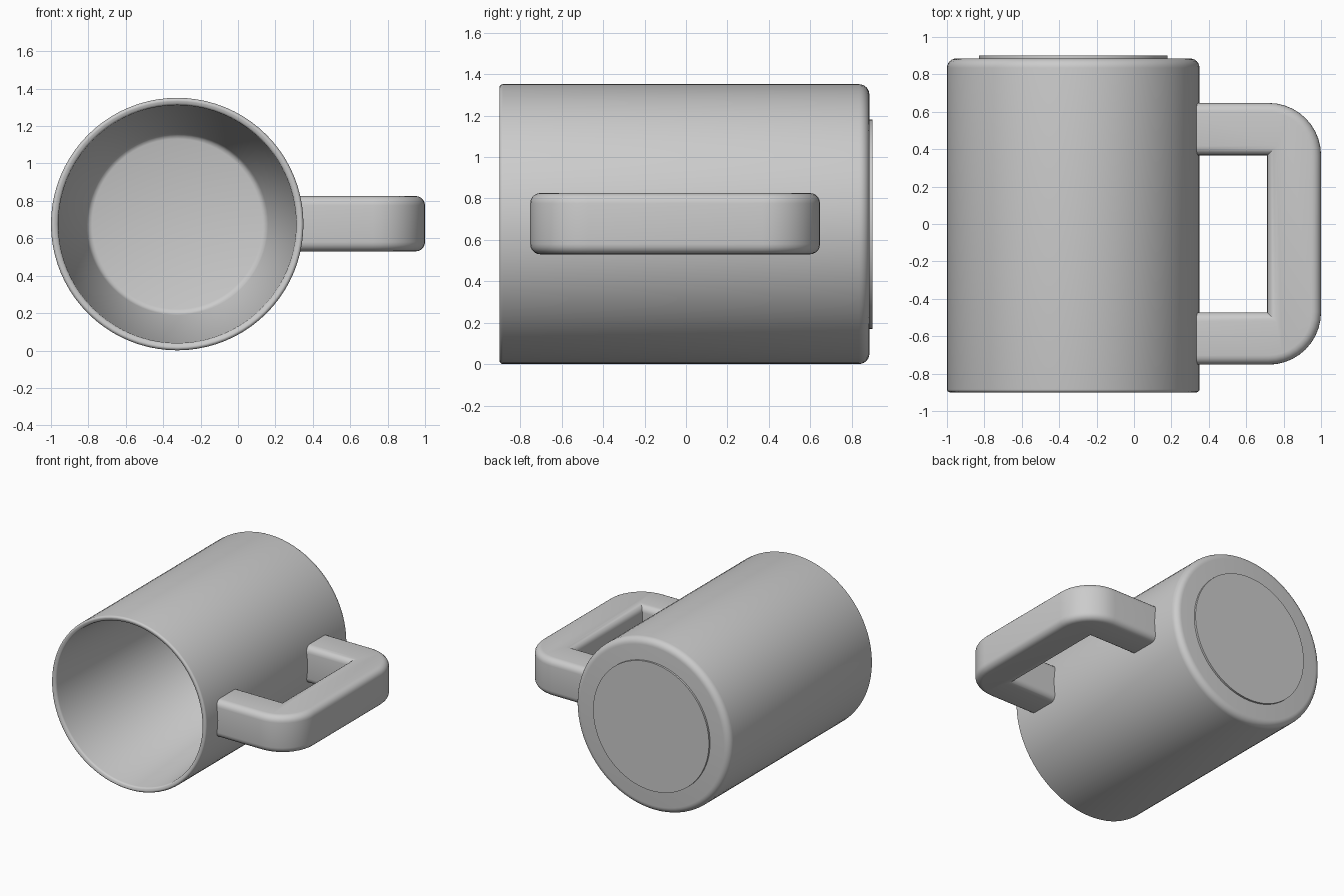
import bpy, bmesh, math

if "Cube" in bpy.data.objects:
    bpy.data.objects.remove(bpy.data.objects["Cube"])

CX, CZ = -0.325, 0.676      # mug axis, parallel to y
R, SEG = 0.675, 80

grey = bpy.data.materials.new("light grey")
grey.diffuse_color = (0.6, 0.6, 0.6, 1)
grey.use_nodes = True
grey.node_tree.nodes["Principled BSDF"].inputs["Base Color"].default_value = grey.diffuse_color


def finish(bm, name, angle=35):
    bmesh.ops.recalc_face_normals(bm, faces=bm.faces)
    me = bpy.data.meshes.new(name)
    bm.to_mesh(me)
    bm.free()
    me.materials.append(grey)
    me.shade_smooth()
    me.set_sharp_from_angle(angle=math.radians(angle))
    ob = bpy.data.objects.new(name, me)
    bpy.context.collection.objects.link(ob)
    return ob


def arc(cx, cy, r, a0, a1, n):
    return [(cx + r * math.cos(math.radians(a0 + (a1 - a0) * i / n)),
             cy + r * math.sin(math.radians(a0 + (a1 - a0) * i / n)))
            for i in range(n + 1)]


def lathe(name, profile):
    """Turn (radius, y) points round the mug axis, closing both ends with a disc."""
    bm = bmesh.new()
    rings = []
    for r, y in profile:
        rings.append([bm.verts.new((CX + r * math.cos(2 * math.pi * k / SEG), y,
                                    CZ + r * math.sin(2 * math.pi * k / SEG)))
                      for k in range(SEG)])
    for a, b in zip(rings, rings[1:]):
        for k in range(SEG):
            j = (k + 1) % SEG
            bm.faces.new((a[k], a[j], b[j], b[k]))
    bm.faces.new(rings[0])
    bm.faces.new(rings[-1])
    return finish(bm, name)


# Cup body: floor, tapered inside wall, rounded lip, straight outside, rounded base
lathe("cup_body",
      [(0.455, 0.79), (0.472, 0.784), (0.486, 0.765)]
      + arc(0.654, -0.88, 0.018, 180, 270, 4)
      + arc(R - 0.016, -0.884, 0.016, 270, 360, 4)
      + arc(R - 0.05, 0.835, 0.05, 0, 90, 6))

# Thin raised disc under the base
lathe("base_disc", [(0.505, 0.875), (0.505, 0.9)])

# Handle: D-shaped outline with rounded outer corners, extruded and edge-rounded
X0, X1, XI = 0.315, 1.0, 0.712
Y0, Y1, T, RAD = -0.752, 0.647, 0.28, 0.28
Z0, Z1 = 0.53, 0.826
outline = ([(X0, Y0)]
           + arc(X1 - RAD, Y0 + RAD, RAD, -90, 0, 10)
           + arc(X1 - RAD, Y1 - RAD, RAD, 0, 90, 10)
           + [(X0, Y1), (X0, Y1 - T), (XI, Y1 - T), (XI, Y0 + T), (X0, Y0 + T)])
bm = bmesh.new()
face = bm.faces.new([bm.verts.new((x, y, Z0)) for x, y in outline])
ext = bmesh.ops.extrude_face_region(bm, geom=[face])
bmesh.ops.translate(bm, vec=(0, 0, Z1 - Z0),
                    verts=[g for g in ext["geom"] if isinstance(g, bmesh.types.BMVert)])
bmesh.ops.recalc_face_normals(bm, faces=bm.faces)
edges = [e for e in bm.edges
         if abs(e.verts[0].co.z - e.verts[1].co.z) < 1e-5
         and max(v.co.x for v in e.verts) > X0 + 0.01]
bmesh.ops.bevel(bm, geom=edges, offset=0.05, segments=5, profile=0.5,
                affect='EDGES', clamp_overlap=True)
finish(bm, "handle")
